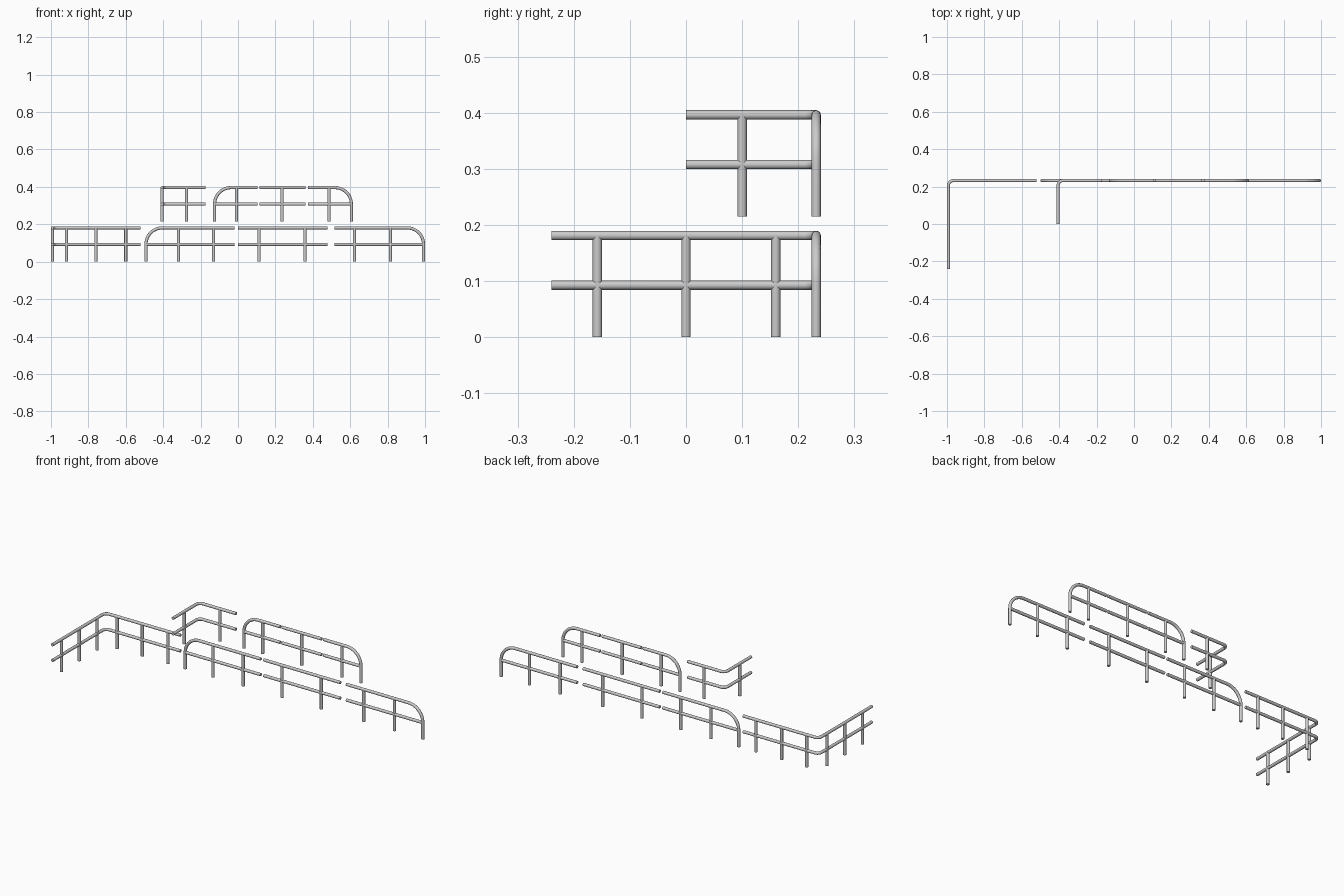
import bpy, math
from mathutils import Vector

if "Cube" in bpy.data.objects:
    bpy.data.objects.remove(bpy.data.objects["Cube"])

R = 0.0083            # tube radius
TOP, MID = 0.181, 0.0925
YB = 0.232            # y of the long rail line
BEND, ARCH = 0.026, 0.088


def fillet(a, corner, b, r, n=8):
    """Path a -> rounded right-angle corner -> b."""
    a, c, b = Vector(a), Vector(corner), Vector(b)
    u, v = (a - c).normalized(), (b - c).normalized()
    o = c + (u + v) * r
    pts = [a]
    for i in range(n + 1):
        t = math.pi / 2 * i / n
        pts.append(o - v * r * math.cos(t) - u * r * math.sin(t))
    return pts + [b]


def tubes(name, paths, z0):
    """One mesh made of round tubes swept along the given paths."""
    cu = bpy.data.curves.new(name, 'CURVE')
    cu.dimensions = '3D'
    cu.bevel_depth = R
    cu.bevel_resolution = 6
    cu.use_fill_caps = True
    for path in paths:
        sp = cu.splines.new('POLY')
        sp.points.add(len(path) - 1)
        for p, co in zip(sp.points, path):
            p.co = (co[0], co[1], co[2] + z0, 1)
    ob = bpy.data.objects.new(name, cu)
    bpy.context.collection.objects.link(ob)
    bpy.ops.object.select_all(action='DESELECT')
    ob.select_set(True)
    bpy.context.view_layer.objects.active = ob
    bpy.ops.object.convert(target='MESH')
    bpy.ops.object.shade_smooth_by_angle(angle=math.radians(40))


def post(x, y=YB):
    return [(x, y, 0), (x, y, TOP)]


def corner_rail(name, x0, x1, y0, xs, ys, z0):
    rails = [fillet((x0, y0, z), (x0, YB, z), (x1, YB, z), BEND) for z in (TOP, MID)]
    tubes(name, rails + [post(x) for x in xs] + [post(x0, y) for y in ys], z0)


def end_rail(name, xe, x1, xs, z0):
    arch = fillet((xe, YB, 0), (xe, YB, TOP), (x1, YB, TOP), ARCH, 12)
    tubes(name, [arch, [(xe, YB, MID), (x1, YB, MID)]] + [post(x) for x in xs], z0)


def straight_rail(name, x0, x1, xs, z0):
    rails = [[(x0, YB, z), (x1, YB, z)] for z in (TOP, MID)]
    tubes(name, rails + [post(x) for x in xs], z0)


# long railing set on the ground
corner_rail("long_corner_railing", -0.992, -0.521, -0.24,
            (-0.917, -0.760, -0.600), (-0.158, 0.0, 0.160), 0)
end_rail("long_left_end_railing", -0.492, -0.019, (-0.318, -0.130), 0)
straight_rail("long_straight_railing", 0.0, 0.478, (0.113, 0.358), 0)
end_rail("long_right_end_railing", 0.992, 0.516, (0.623, 0.815), 0)

# short railing set above
H = 0.215
corner_rail("short_corner_railing", -0.406, -0.174, 0.0, (-0.275,), (0.1,), H)
end_rail("short_left_end_railing", -0.125, 0.103, (-0.008,), H)
straight_rail("short_straight_railing", 0.115, 0.361, (0.236,), H)
end_rail("short_right_end_railing", 0.606, 0.373, (0.487,), H)
